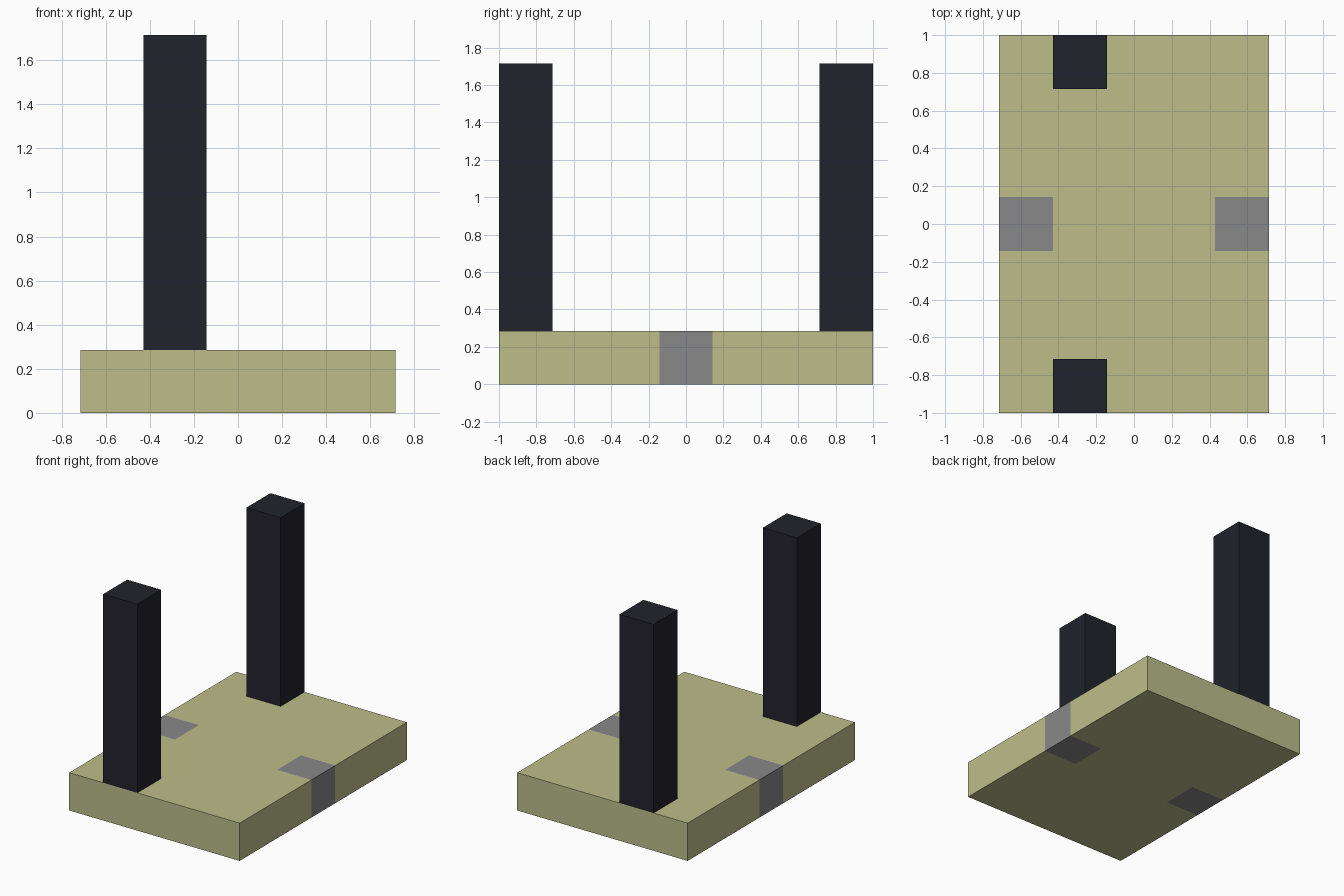
import bpy
import bmesh
from mathutils import Matrix, Vector

cube = bpy.data.objects.get("Cube")
if cube:
    bpy.data.objects.remove(cube, do_unlink=True)

U = 2 / 7  # one block; the base is five by seven blocks


def material(name, color):
    mat = bpy.data.materials.new(name)
    mat.use_nodes = True
    mat.diffuse_color = (*color, 1)
    mat.node_tree.nodes["Principled BSDF"].inputs["Base Color"].default_value = (*color, 1)
    return mat


def box(name, center, size, mats, cuts=(), rule=None):
    """Box sized in blocks, split at the cut planes and coloured by a rule."""
    bm = bmesh.new()
    place = Matrix.Translation(Vector(center) * U) @ Matrix.Diagonal((*(Vector(size) * U), 1))
    bmesh.ops.create_cube(bm, size=1, matrix=place)
    for axis, offset in cuts:
        normal = Vector((axis == "x", axis == "y", 0))
        bmesh.ops.bisect_plane(bm, geom=bm.verts[:] + bm.edges[:] + bm.faces[:],
                               plane_co=normal * offset * U, plane_no=normal)
    for face in bm.faces:
        if rule:
            face.material_index = rule(face.calc_center_median() / U)
    mesh = bpy.data.meshes.new(name)
    bm.to_mesh(mesh)
    bm.free()
    for mat in mats:
        mesh.materials.append(mat)
    obj = bpy.data.objects.new(name, mesh)
    bpy.context.collection.objects.link(obj)
    return obj


sand = material("pale olive", (0.503, 0.515, 0.254))
grey = material("mid grey", (0.246, 0.246, 0.246))
dark = material("dark navy", (0.016, 0.016, 0.025))

# Base slab with a grey block set into the middle of each long side
box("base_slab", (0, 0, 0.5), (5, 7, 1), (sand, grey),
    cuts=[("x", -1.5), ("x", 1.5), ("y", -0.5), ("y", 0.5)],
    rule=lambda c: int(abs(c.x) > 1.5 and abs(c.y) < 0.5))

# Tall posts at the front and back edges
for name, side in (("front_post", -1), ("back_post", 1)):
    box(name, (-1, 3 * side, 3.5), (1, 1, 5), (dark,))
